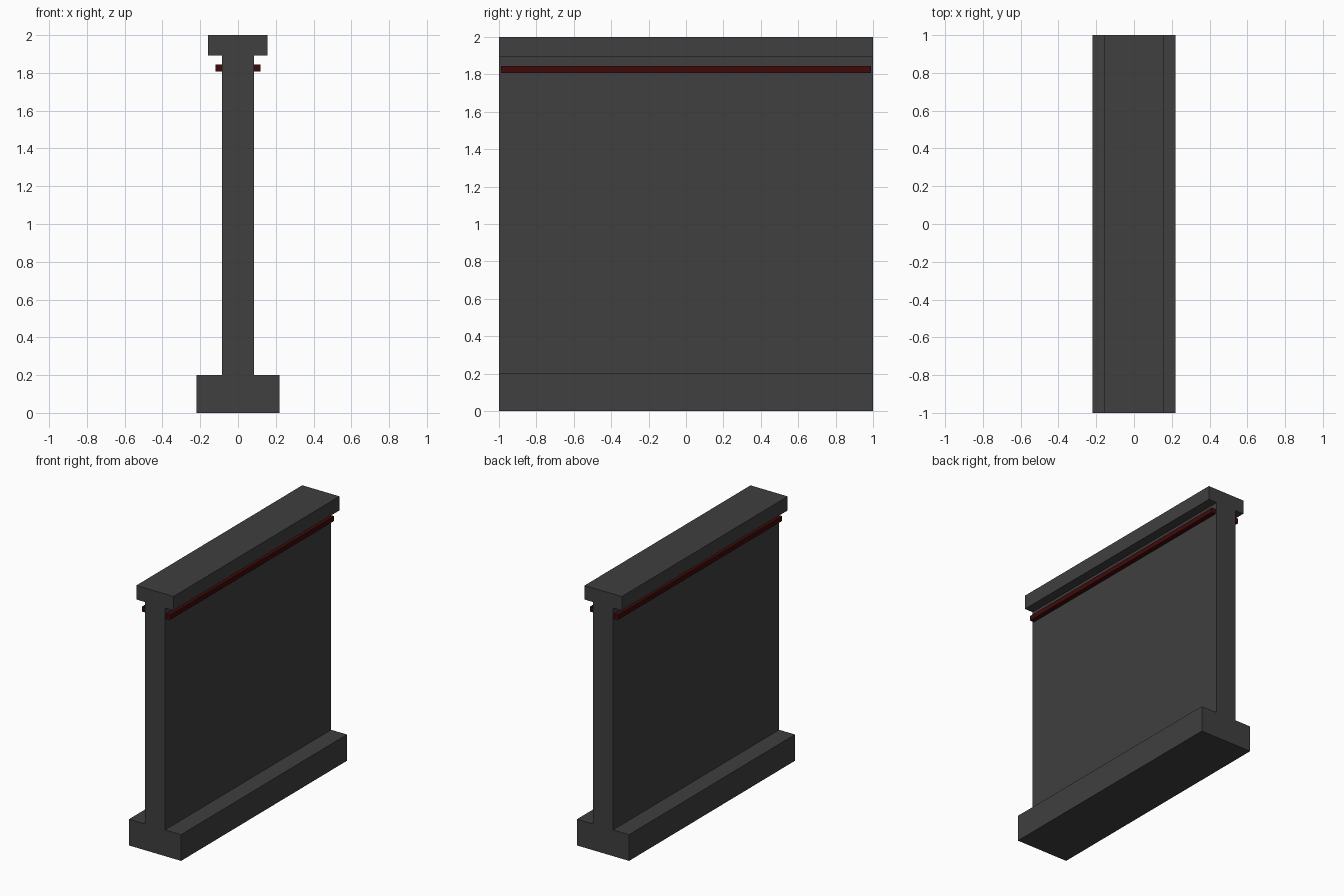
import bpy

if "Cube" in bpy.data.objects:
    bpy.data.objects.remove(bpy.data.objects["Cube"])


def material(name, color):
    mat = bpy.data.materials.new(name)
    mat.diffuse_color = (*color, 1)
    mat.use_nodes = True
    mat.node_tree.nodes["Principled BSDF"].inputs["Base Color"].default_value = mat.diffuse_color
    return mat


def box(name, x, y, z, mat):
    """Box spanning the (min, max) pairs x, y and z."""
    bpy.ops.mesh.primitive_cube_add(size=1, location=[sum(r) / 2 for r in (x, y, z)])
    obj = bpy.context.object
    obj.name = name
    obj.scale = [r[1] - r[0] for r in (x, y, z)]
    bpy.ops.object.transform_apply(location=False, rotation=False, scale=True)
    obj.data.materials.append(mat)
    return obj


dark = material("dark_panel", (0.05, 0.05, 0.05))
red = material("dark_red", (0.05, 0.003, 0.003))
full = (-1, 1)

# Footing, wall panel and top cap
box("base", (-0.22, 0.22), full, (0, 0.2), dark)
box("wall_panel", (-0.085, 0.085), full, (0.2, 1.893), dark)
box("top_cap", (-0.158, 0.156), full, (1.893, 2), dark)

# Red trim strip on each face of the wall
for side, x in (("left", (-0.12, -0.085)), ("right", (0.085, 0.12))):
    box("trim_strip_" + side, x, (-0.988, 0.988), (1.807, 1.844), red)
